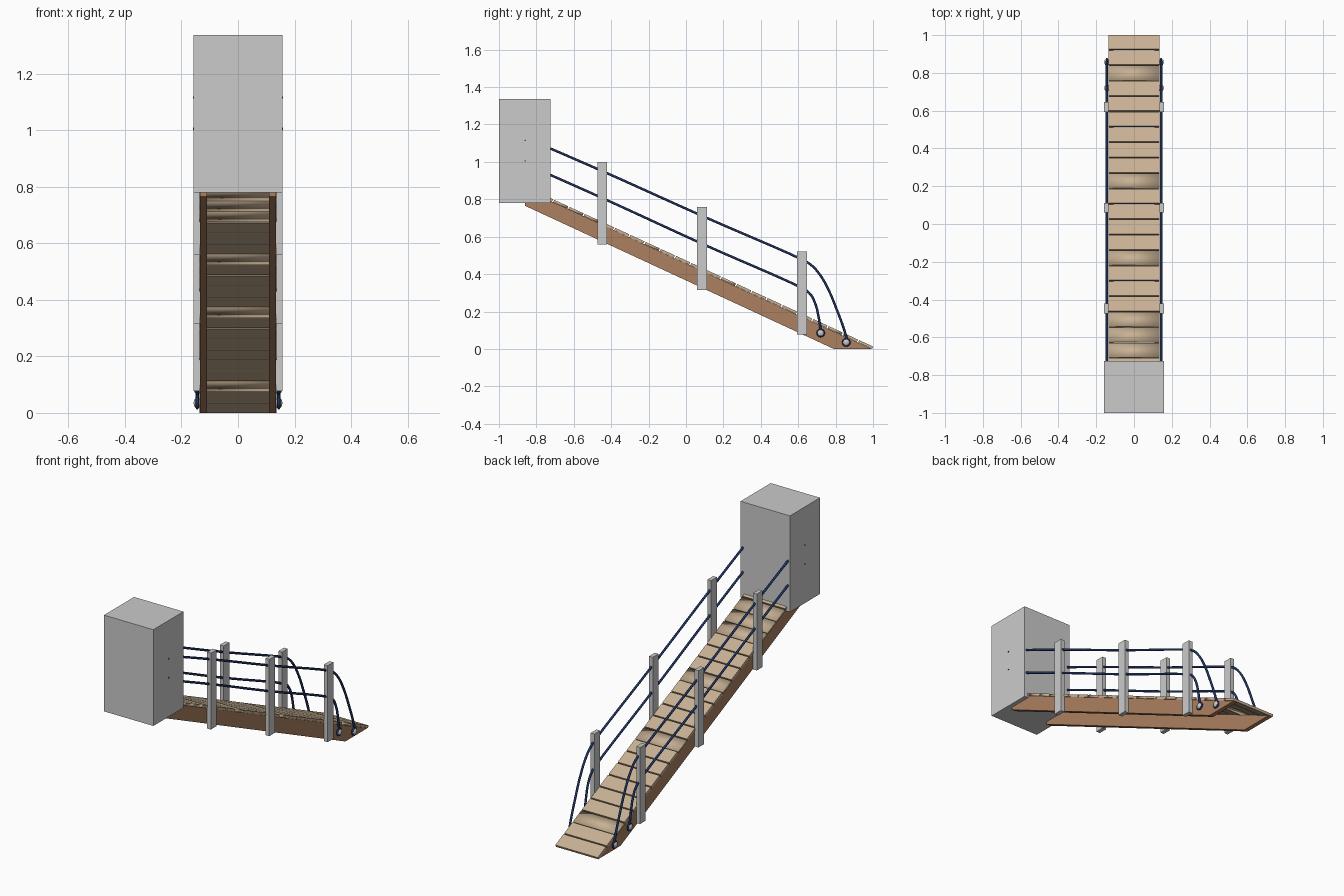
import bpy, bmesh, math
from mathutils import Matrix, Vector

if "Cube" in bpy.data.objects:
    bpy.data.objects.remove(bpy.data.objects["Cube"])


def mat(name, rgb):
    m = bpy.data.materials.new(name)
    lin = [((c / 255 + 0.055) / 1.055) ** 2.4 for c in rgb]
    m.diffuse_color = (*lin, 1)
    m.use_nodes = True
    m.node_tree.nodes["Principled BSDF"].inputs["Base Color"].default_value = m.diffuse_color
    return m


PLANK = mat("light wood", (200, 177, 148))
BEAM = mat("brown wood", (172, 128, 96))
GREY = mat("pale grey", (203, 203, 203))
NAVY = mat("navy rope", (32, 52, 98))


def finish(name, bm, material, smooth=False):
    bmesh.ops.recalc_face_normals(bm, faces=bm.faces)
    me = bpy.data.meshes.new(name)
    for f in bm.faces:
        f.smooth = smooth
    bm.to_mesh(me)
    bm.free()
    me.materials.append(material)
    ob = bpy.data.objects.new(name, me)
    bpy.context.collection.objects.link(ob)
    return ob


def box(name, lo, hi, material):
    lo, hi = Vector(lo), Vector(hi)
    bm = bmesh.new()
    bmesh.ops.create_cube(bm, size=1, matrix=Matrix.Translation((lo + hi) / 2)
                          @ Matrix.Diagonal((*(hi - lo), 1)))
    return finish(name, bm, material)


def rope(name, x, pts):
    cu = bpy.data.curves.new(name, 'CURVE')
    cu.dimensions = '3D'
    cu.bevel_depth = 0.0065
    cu.bevel_resolution = 2
    cu.resolution_u = 5
    cu.use_fill_caps = True
    sp = cu.splines.new('BEZIER')
    sp.bezier_points.add(len(pts) - 1)
    for p, (y, z) in zip(sp.bezier_points, pts):
        p.co = (x, y, z)
        p.handle_left_type = p.handle_right_type = 'AUTO'
    cu.materials.append(NAVY)
    ob = bpy.data.objects.new(name, cu)
    bpy.context.collection.objects.link(ob)


SLOPE = 0.46
ANG = math.atan(SLOPE)
Y_END = 0.995                      # foot of the ramp


def under(y):                      # underside line of the deck
    return SLOPE * (Y_END - y)


# Deck planks, a few weathered ones shaded soft
STEP, THICK, GAP = 0.0815, 0.014, 0.007
down = Vector((0, math.cos(ANG), -math.sin(ANG)))
up = Vector((0, math.sin(ANG), math.cos(ANG)))
length = STEP / math.cos(ANG)
for i in range(23):
    d = length * i + (length - GAP) / 2
    c = Vector((0, Y_END, 0)) - down * d + up * THICK / 2
    bm = bmesh.new()
    bmesh.ops.create_cube(bm, size=1, matrix=Matrix.Translation(c)
                          @ Matrix.Rotation(-ANG, 4, 'X')
                          @ Matrix.Diagonal((0.272, length - GAP, THICK, 1)))
    finish(f"deck_plank_{i}", bm, PLANK, i in (2, 9, 14, 18, 19, 20))

# Housing at the top of the ramp
box("top_box", (-0.158, -1, 0.78), (0.158, -0.725, 1.337), GREY)

UPPER = [(-0.86, 1.13), (-0.45, 0.952), (0.085, 0.712), (0.62, 0.478), (0.665, 0.452),
         (0.71, 0.405), (0.76, 0.32), (0.81, 0.2), (0.845, 0.105), (0.864, 0.04)]
LOWER = [(-0.86, 0.99), (-0.45, 0.808), (0.085, 0.563), (0.62, 0.325), (0.66, 0.298),
         (0.69, 0.245), (0.71, 0.165), (0.722, 0.09)]

for side, s in (("left", -1), ("right", 1)):
    # Side beam, profile extruded in x
    bm = bmesh.new()
    prof = [(Y_END - 0.003, 0), (0.79, 0), (-0.86, 0.765), (-0.86, under(-0.86))]
    f = bm.faces.new([bm.verts.new((s * 0.109, y, z)) for y, z in prof])
    r = bmesh.ops.extrude_face_region(bm, geom=[f])
    bmesh.ops.translate(bm, vec=(s * 0.025, 0, 0),
                        verts=[v for v in r['geom'] if isinstance(v, bmesh.types.BMVert)])
    finish(f"{side}_beam", bm, BEAM)

    # Railing posts
    for i, (y, z0, z1) in enumerate(((-0.448, 0.558, 1.0), (0.086, 0.316, 0.76),
                                     (0.62, 0.077, 0.52))):
        xs = sorted((s * 0.134, s * 0.158))
        box(f"{side}_post_{i}", (xs[0], y - 0.026, z0), (xs[1], y + 0.026, z1), GREY)

    # Ropes
    rope(f"{side}_upper_rope", s * 0.144, UPPER)
    rope(f"{side}_lower_rope", s * 0.144, LOWER)

    # Rope ends: pin with a navy loop around it
    for i, (y, z) in enumerate(((0.857, 0.035), (0.72, 0.085))):
        bm = bmesh.new()
        bmesh.ops.create_uvsphere(bm, u_segments=14, v_segments=8, radius=0.019,
                                  matrix=Matrix.Translation((s * 0.144, y, z))
                                  @ Matrix.Diagonal((0.7, 1, 1, 1)))
        finish(f"{side}_pin_{i}", bm, GREY, True)
        bpy.ops.mesh.primitive_torus_add(location=(s * 0.144, y, z),
                                         rotation=(0, math.pi / 2, 0),
                                         major_radius=0.0175, minor_radius=0.0055,
                                         major_segments=18, minor_segments=8)
        ob = bpy.context.object
        ob.name = f"{side}_rope_loop_{i}"
        ob.data.materials.append(NAVY)
        bpy.ops.object.shade_smooth()

    # Small rope tips poking out of the box
    for i, z in enumerate((1.115, 1.005)):
        bm = bmesh.new()
        bmesh.ops.create_cone(bm, cap_ends=True, segments=8, radius1=0.004, radius2=0.004,
                              depth=0.02, matrix=Matrix.Translation((s * 0.15, -0.86, z))
                              @ Matrix.Rotation(math.pi / 2, 4, 'Y'))
        finish(f"{side}_rope_tip_{i}", bm, NAVY)
